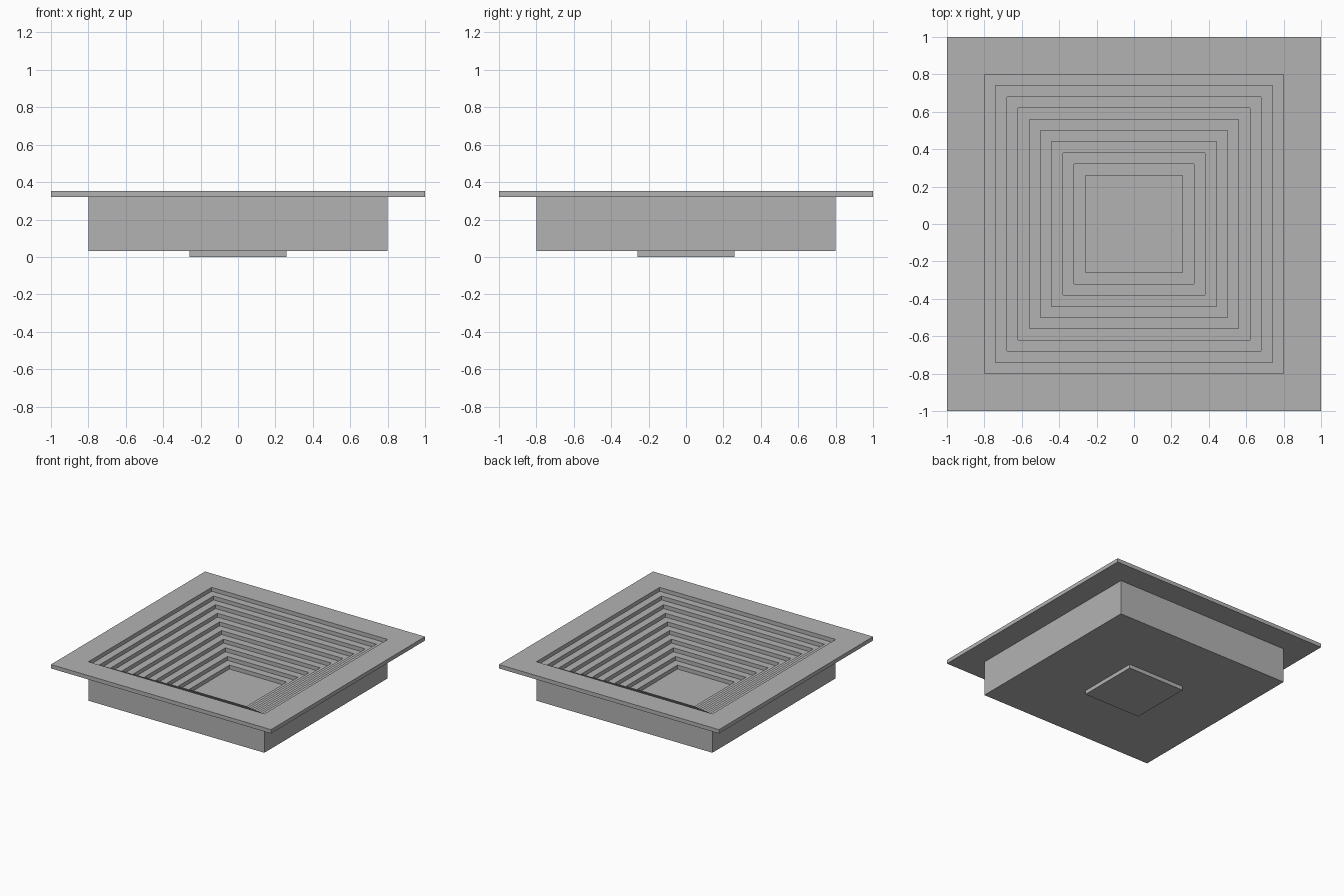
import bpy
import bmesh

if "Cube" in bpy.data.objects:
    bpy.data.objects.remove(bpy.data.objects["Cube"], do_unlink=True)

STEP = 0.032      # height of every layer
TREAD = 0.06      # width of every step
WELL = 0.8        # half width of the well body
FLOOR = 0.26      # half width of the floor
STEPS = 9

grey = bpy.data.materials.new("plain grey")
grey.use_nodes = True
colour = (0.45, 0.45, 0.45, 1)
grey.diffuse_color = colour
grey.node_tree.nodes["Principled BSDF"].inputs["Base Color"].default_value = colour


def finish(name, bm):
    bmesh.ops.recalc_face_normals(bm, faces=bm.faces)
    mesh = bpy.data.meshes.new(name)
    bm.to_mesh(mesh)
    bm.free()
    mesh.materials.append(grey)
    obj = bpy.data.objects.new(name, mesh)
    bpy.context.collection.objects.link(obj)
    return obj


def square_ring(name, profile):
    """Sweep a closed (half width, height) profile around a square."""
    bm = bmesh.new()
    corners = [(1, 1), (-1, 1), (-1, -1), (1, -1)]
    loops = [[bm.verts.new((r * cx, r * cy, z)) for r, z in profile]
             for cx, cy in corners]
    for i in range(4):
        a, b = loops[i], loops[(i + 1) % 4]
        for j in range(len(profile)):
            k = (j + 1) % len(profile)
            bm.faces.new((a[j], b[j], b[k], a[k]))
    return finish(name, bm)


# Flat rim around the top
low = STEP * (STEPS + 1)
high = low + STEP
square_ring("rim", [(WELL, low), (1, low), (1, high), (WELL, high)])

# Square body with steps descending to the floor
profile = [(FLOOR, STEP), (WELL, STEP), (WELL, low)]
for i in range(STEPS):
    inner = WELL - TREAD * (i + 1)
    profile.append((inner, low - STEP * i))
    if i < STEPS - 1:
        profile.append((inner, low - STEP * (i + 1)))
square_ring("stepped_well", profile)

# Floor plate projecting below the body
bm = bmesh.new()
bmesh.ops.create_cube(bm, size=1)
bmesh.ops.scale(bm, vec=(2 * FLOOR, 2 * FLOOR, STEP), verts=bm.verts)
bmesh.ops.translate(bm, vec=(0, 0, STEP / 2), verts=bm.verts)
finish("floor_plate", bm)
